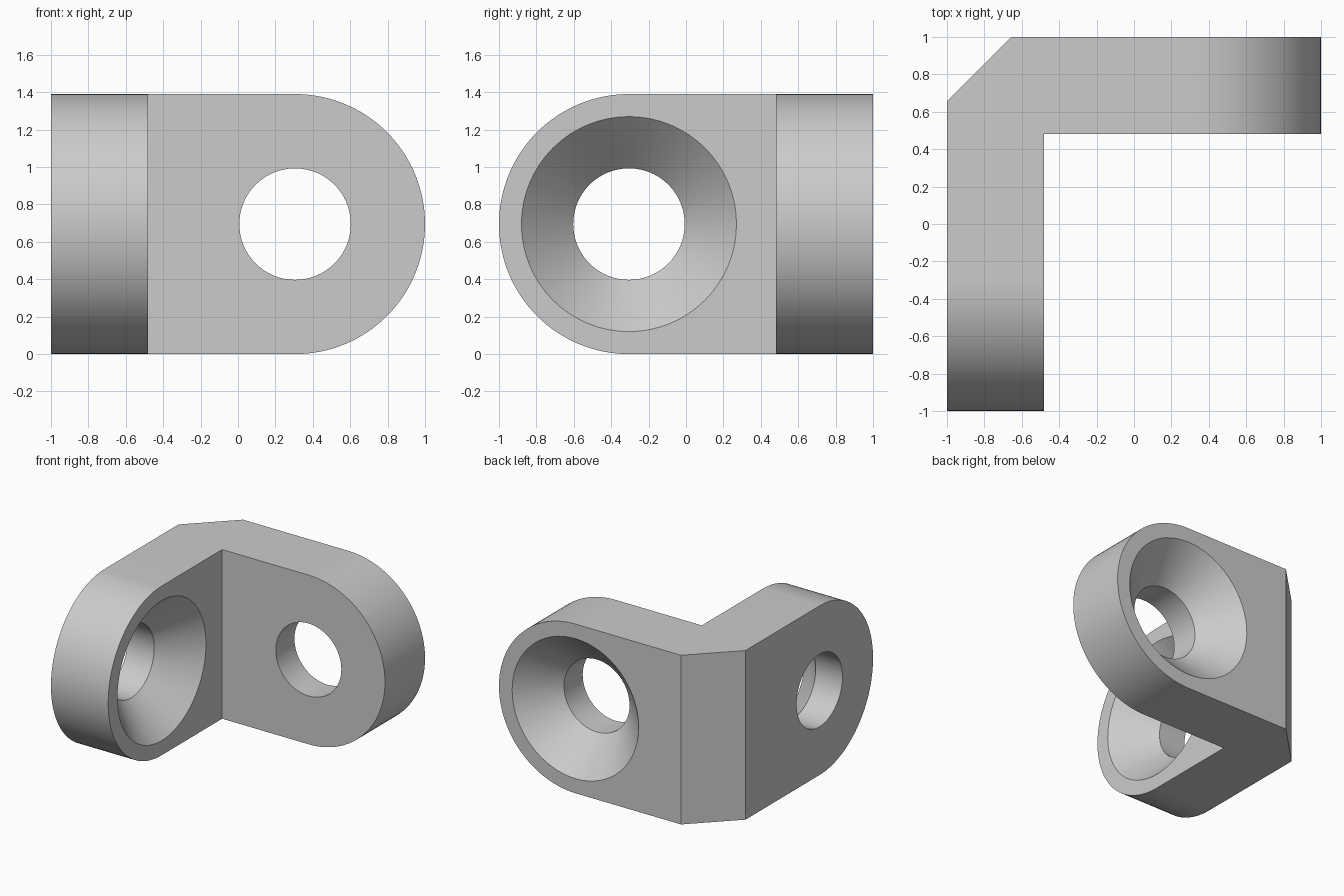
import bpy, bmesh
from math import cos, sin, pi, radians
from mathutils import Matrix

if "Cube" in bpy.data.objects:
    bpy.data.objects.remove(bpy.data.objects["Cube"])

R = 0.695            # half height and end radius
C = 1 - R            # hole and end centre along each arm
INNER = 0.48         # inside face of each arm
CHAMFER = 0.655      # where the corner chamfer starts
BORE, SINK = 0.298, 0.575
STEPS = 64

grey = bpy.data.materials.new("plain grey")
grey.use_nodes = True
colour = (0.6, 0.6, 0.6, 1)
grey.diffuse_color = colour
grey.node_tree.nodes["Principled BSDF"].inputs["Base Color"].default_value = colour


def make_object(name, bm):
    bmesh.ops.recalc_face_normals(bm, faces=bm.faces)
    mesh = bpy.data.meshes.new(name)
    bm.to_mesh(mesh)
    bm.free()
    mesh.materials.append(grey)
    obj = bpy.data.objects.new(name, mesh)
    bpy.context.collection.objects.link(obj)
    return obj


# Diagonal mirror that swaps one arm for the other
swap = Matrix(((0, -1, 0, 0), (-1, 0, 0, 0), (0, 0, 1, 0), (0, 0, 0, 1)))


def add_arm(bm):
    """Round-ended arm along x, open at the mitre."""
    arc = [(C + R * cos(a), R + R * sin(a))
           for a in (pi * i / STEPS - pi / 2 for i in range(STEPS + 1))]

    def loop(start, y):
        outline = [(start, 0), *arc, (start, 2 * R)]
        return [bm.verts.new((x, y, z)) for x, z in outline]

    inside, outside = loop(-INNER, INNER), loop(-CHAMFER, 1)
    mid = (1 + CHAMFER) / 2
    low, high = [bm.verts.new((-mid, mid, z)) for z in (0, 2 * R)]
    bm.faces.new(inside)
    bm.faces.new(outside)
    for i in range(len(inside) - 1):
        bm.faces.new((inside[i], inside[i + 1], outside[i + 1], outside[i]))
    bm.faces.new((inside[0], outside[0], low))
    bm.faces.new((inside[-1], outside[-1], high))
    bm.faces.new((outside[0], outside[-1], high, low))


# Corner bracket: two mirrored arms welded at the mitre
bm = bmesh.new()
add_arm(bm)
copy = bmesh.ops.duplicate(bm, geom=bm.verts[:] + bm.edges[:] + bm.faces[:])
bmesh.ops.transform(bm, matrix=swap,
                    verts=[g for g in copy["geom"] if isinstance(g, bmesh.types.BMVert)])
bmesh.ops.remove_doubles(bm, verts=bm.verts, dist=0.0001)
bmesh.ops.recalc_face_normals(bm, faces=bm.faces)
bmesh.ops.dissolve_limit(bm, angle_limit=radians(0.5), verts=bm.verts, edges=bm.edges)
bracket = make_object("corner_bracket", bm)


def hole_cutter(name, matrix):
    """Bore with a 45 degree countersink, opening along +y."""
    bm = bmesh.new()
    over = 0.1
    slope = SINK - BORE
    profile = [(BORE, INNER - over), (BORE, 1 - slope), (SINK + over, 1 + over)]
    rings = []
    for r, y in profile:
        rings.append([bm.verts.new((C + r * cos(a), y, R + r * sin(a)))
                      for a in (2 * pi * i / STEPS for i in range(STEPS))])
    for a, b in zip(rings, rings[1:]):
        for i in range(STEPS):
            j = (i + 1) % STEPS
            bm.faces.new((a[i], a[j], b[j], b[i]))
    bm.faces.new(rings[0])
    bm.faces.new(rings[-1])
    bmesh.ops.transform(bm, matrix=matrix, verts=bm.verts)
    cutter = make_object(name, bm)
    cutter.hide_render = True
    return cutter


# Back arm is sunk from outside, side arm from inside
flip = Matrix.Translation((0, 1 + INNER, 0)) @ Matrix.Diagonal((1, -1, 1, 1))
cutters = [hole_cutter("back_hole_cutter", Matrix.Identity(4)),
           hole_cutter("side_hole_cutter", swap @ flip)]

bpy.ops.object.select_all(action="DESELECT")
bracket.select_set(True)
bpy.context.view_layer.objects.active = bracket
for cutter in cutters:
    mod = bracket.modifiers.new(cutter.name, "BOOLEAN")
    mod.operation = "DIFFERENCE"
    mod.solver = "EXACT"
    mod.object = cutter
    bpy.ops.object.modifier_apply(modifier=mod.name)
    bpy.data.objects.remove(cutter)

bpy.ops.object.shade_smooth_by_angle(angle=radians(30))
